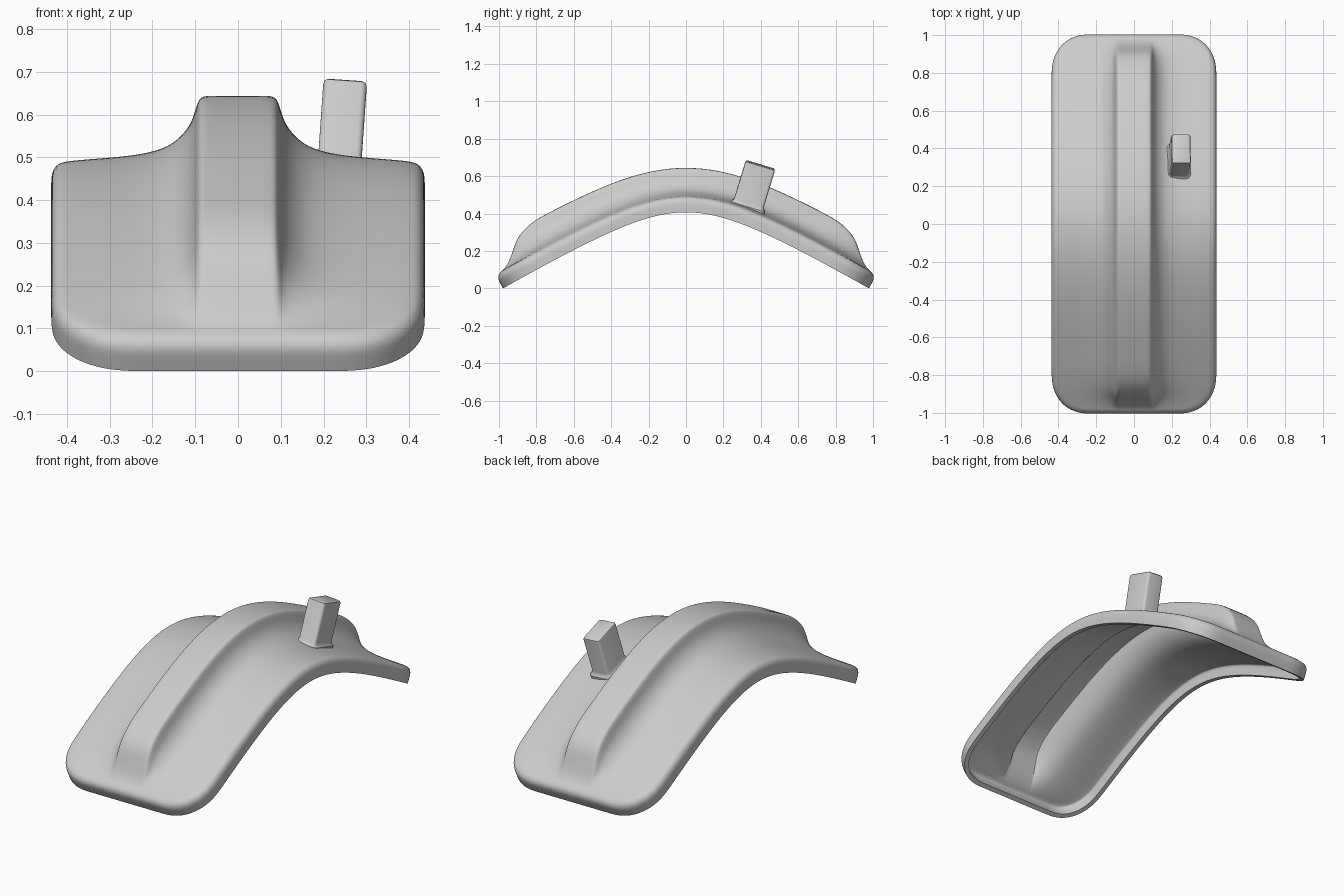
import bpy, bmesh
from math import sqrt, sin, cos, pi, radians
from mathutils import Vector, Matrix, Euler

if "Cube" in bpy.data.objects:
    bpy.data.objects.remove(bpy.data.objects["Cube"])

W, L, R, INSET, LIP = 0.437, 0.978, 0.18, 0.035, 0.085
RIDGE = [(0, .153), (.04, .153), (.075, .153), (.089, .149), (.097, .13), (.105, .1),
         (.12, .072), (.145, .046), (.18, .026), (.24, .013), (.32, .006), (W - INSET, 0)]


def place(x, t, h):
    """Point on the arch: across x, along t, raised h along the arch normal."""
    s = sqrt(.047 + .36 * t * t)
    slope = -.36 * t / s
    n = Vector((0, -slope, 1)).normalized()
    return Vector((x, t, .415 - (s - .217))) + n * h


def fade(t):
    k = min(max((abs(t) - .74) / .205, 0), 1)
    return 1 - k * k * (3 - 2 * k)


def finish(bm, name):
    bmesh.ops.recalc_face_normals(bm, faces=bm.faces)
    me = bpy.data.meshes.new(name)
    bm.to_mesh(me)
    bm.free()
    ob = bpy.data.objects.new(name, me)
    bpy.context.collection.objects.link(ob)
    me.shade_smooth()
    return ob


# Arched guard: ridge cross-section swept along the arch, rounded corners
r = R - INSET
half = [(L - R) * i / 9 for i in range(10)]
half += [L - R + r * sin(a * pi / 10) for a in range(1, 6)]
rows = [-t for t in half[:0:-1]] + half
cols = [(-x, h) for x, h in RIDGE[:0:-1]] + RIDGE

bm = bmesh.new()
grid, flat = [], []
for t in rows:
    d = max(abs(t) - (L - R), 0)
    w = W - R + sqrt(max(r * r - d * d, 0))
    vs, fs = [], []
    for x, h in cols:
        if abs(x) > .12:
            nx = .12 + (abs(x) - .12) * (w - .12) / (W - INSET - .12)
            x = nx if x > 0 else -nx
        vs.append(bm.verts.new(place(x, t, LIP + h * fade(t))))
        fs.append((x, t))
    grid.append(vs)
    flat.append(fs)
nr, nc = len(rows), len(cols)
for i in range(nr - 1):
    for j in range(nc - 1):
        bm.faces.new((grid[i][j], grid[i][j + 1], grid[i + 1][j + 1], grid[i + 1][j]))

# Rolled lip around the whole outline
loop = [(0, j) for j in range(nc)] + [(i, nc - 1) for i in range(1, nr)]
loop += [(nr - 1, j) for j in range(nc - 2, -1, -1)] + [(i, 0) for i in range(nr - 2, 0, -1)]
prev = [grid[i][j] for i, j in loop]
for inset, h in [(.014, .078), (.002, .06), (0, .04), (0, .015), (0, 0)]:
    ring = []
    for i, j in loop:
        x, t = flat[i][j]
        q = Vector((min(max(x, R - W), W - R), min(max(t, R - L), L - R)))
        p = q + (Vector((x, t)) - q).normalized() * (R - inset)
        ring.append(bm.verts.new(place(p.x, p.y, h)))
    for k in range(len(loop)):
        m = (k + 1) % len(loop)
        bm.faces.new((prev[k], ring[k], ring[m], prev[m]))
    prev = ring
bm.normal_update()
guard = finish(bm, "arched_guard")
if guard.data.polygons[len(guard.data.polygons) // 3].normal.z < 0:
    guard.data.flip_normals()
low = min(v.co.z for v in guard.data.vertices)
guard.data.transform(Matrix.Translation((0, 0, -low)))
sub = guard.modifiers.new("smooth", 'SUBSURF')
sub.levels = sub.render_levels = 2
shell = guard.modifiers.new("shell", 'SOLIDIFY')
shell.thickness, shell.offset = .025, -1
split = guard.modifiers.new("crisp_rim", 'EDGE_SPLIT')
split.split_angle = radians(50)

# Leaning peg: rounded-rectangle rings with a small flare at the foot
bm = bmesh.new()
rot = Euler((radians(-17), radians(4), 0)).to_matrix()
base = Vector((.234, .33, .436))
prev = None
for h, grow in [(-.012, .016), (.004, .014), (.012, .005), (.025, 0), (.222, 0),
                (.231, -.003), (.235, -.011)]:
    ring = []
    for c, (sx, sy) in enumerate([(1, 1), (-1, 1), (-1, -1), (1, -1)]):
        for k in range(5):
            a = c * pi / 2 + k * pi / 8
            rad = .014 + grow
            p = Vector((sx * .037 + rad * cos(a), sy * .068 + rad * sin(a), h))
            ring.append(bm.verts.new(base + rot @ p))
    if prev:
        for k in range(20):
            m = (k + 1) % 20
            bm.faces.new((prev[k], prev[m], ring[m], ring[k]))
    else:
        bm.faces.new(ring[::-1])
    prev = ring
bm.faces.new(prev)
peg = finish(bm, "peg")
bpy.context.view_layer.objects.active = peg
peg.select_set(True)
bpy.ops.object.shade_smooth_by_angle(angle=radians(40))
